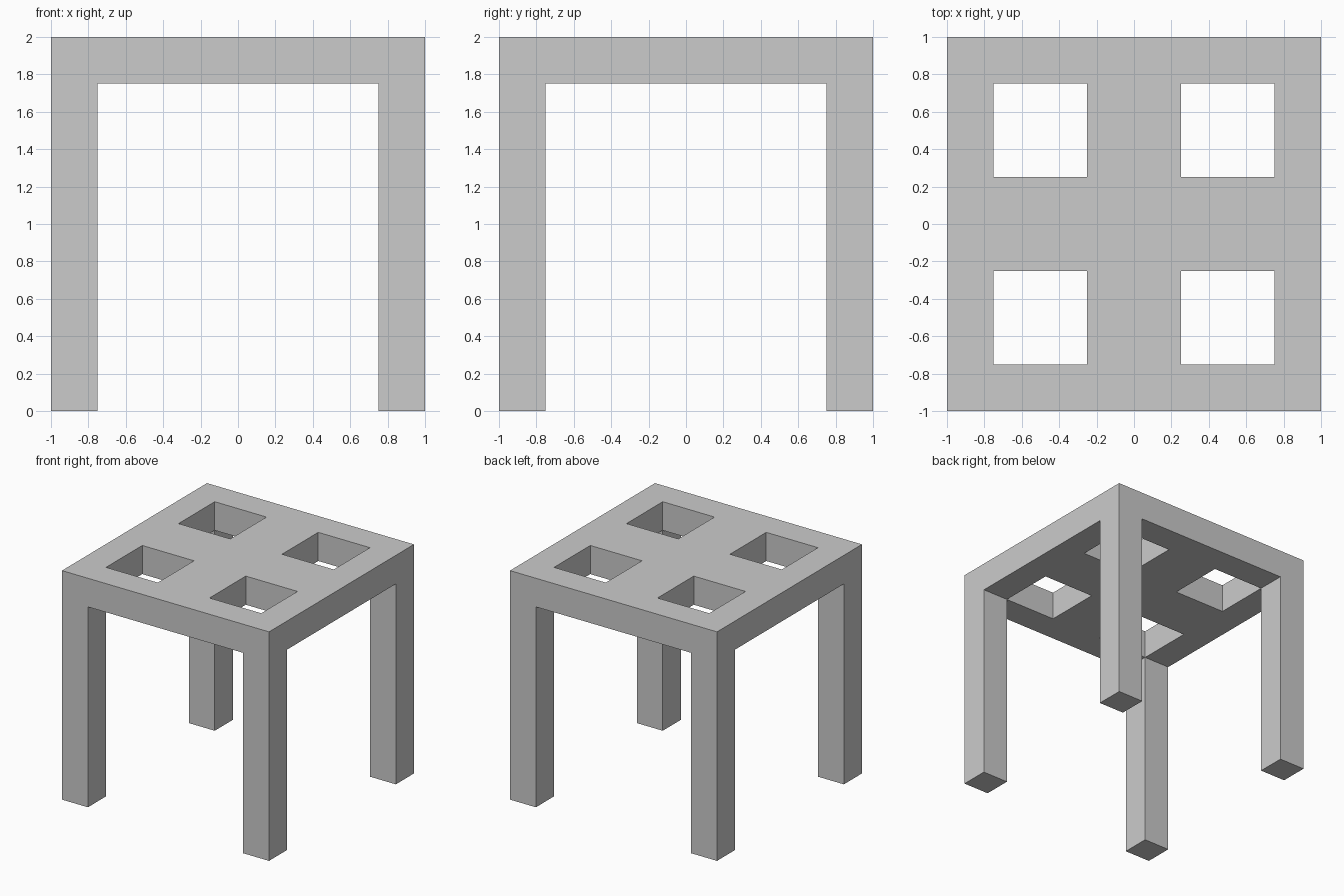
import bpy
import bmesh

if "Cube" in bpy.data.objects:
    bpy.data.objects.remove(bpy.data.objects["Cube"])

# Grid lines that bound the legs, the rails and the four square openings
LINES = (-1.0, -0.75, -0.25, 0.25, 0.75, 1.0)
LEVELS = (0.0, 1.75, 2.0)


def solid(i, j, k):
    """True where a grid cell is filled: legs below, pierced slab above."""
    if not (0 <= i < 5 and 0 <= j < 5 and 0 <= k < 2):
        return False
    if k == 0:
        return i in (0, 4) and j in (0, 4)      # corner legs
    return not (i in (1, 3) and j in (1, 3))    # top with four openings


bm = bmesh.new()

# Skin each filled cell only where it meets empty space
for i in range(5):
    for j in range(5):
        for k in range(2):
            if not solid(i, j, k):
                continue
            for axis in range(3):
                for side in (0, 1):
                    near = [i, j, k]
                    near[axis] += 2 * side - 1
                    if solid(*near):
                        continue
                    quad = []
                    for a, b in ((0, 0), (1, 0), (1, 1), (0, 1)):
                        c = [i, j, k]
                        c[axis] += side
                        c[(axis + 1) % 3] += a
                        c[(axis + 2) % 3] += b
                        quad.append(bm.verts.new((LINES[c[0]], LINES[c[1]], LEVELS[c[2]])))
                    bm.faces.new(quad if side else quad[::-1])

# Weld into one closed, flat-shaded table
bmesh.ops.remove_doubles(bm, verts=bm.verts, dist=1e-4)
bmesh.ops.recalc_face_normals(bm, faces=bm.faces)
mesh = bpy.data.meshes.new("table")
bm.to_mesh(mesh)
bm.free()
bpy.context.collection.objects.link(bpy.data.objects.new("table", mesh))
